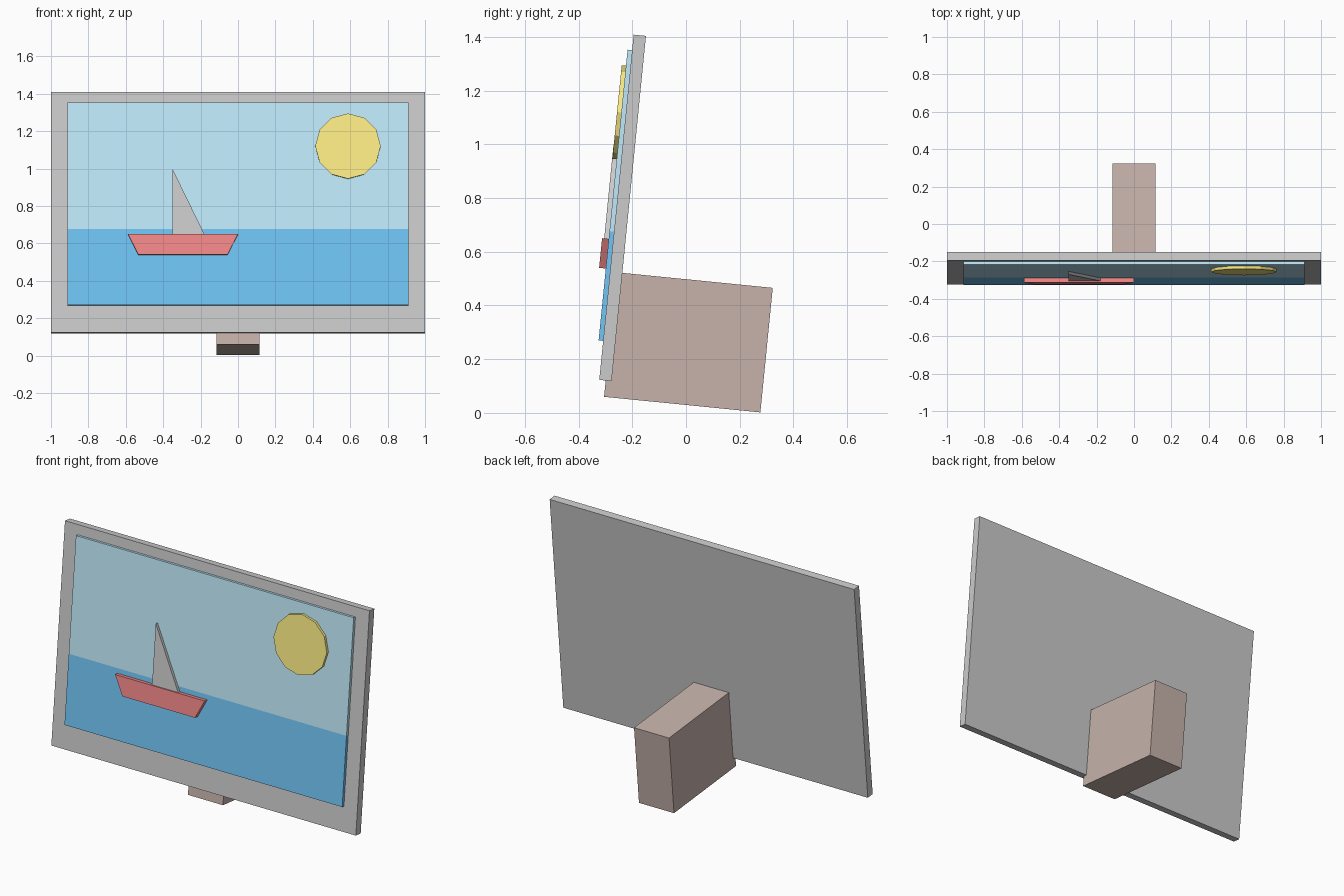
import bpy, bmesh, math
from mathutils import Matrix

if "Cube" in bpy.data.objects:
    bpy.data.objects.remove(bpy.data.objects["Cube"])

# Everything is built upright (x, depth, height), then leaned back together
LEAN = Matrix.Translation((0, -0.323, 0.123)) @ Matrix.Rotation(math.radians(-5.69), 4, 'X')


def material(name, rgb):
    m = bpy.data.materials.new(name)
    m.diffuse_color = (*rgb, 1)
    m.use_nodes = True
    m.node_tree.nodes["Principled BSDF"].inputs["Base Color"].default_value = m.diffuse_color
    return m


def slab(name, outline, front, back, mat=None):
    """Extrude an (x, height) outline from front depth to back depth."""
    bm = bmesh.new()
    face = bm.faces.new([bm.verts.new((x, front, h)) for x, h in outline])
    new = bmesh.ops.extrude_face_region(bm, geom=[face], use_keep_orig=True)["geom"]
    verts = [v for v in new if isinstance(v, bmesh.types.BMVert)]
    bmesh.ops.translate(bm, verts=verts, vec=(0, back - front, 0))
    bmesh.ops.recalc_face_normals(bm, faces=bm.faces)
    bm.transform(LEAN)
    mesh = bpy.data.meshes.new(name)
    bm.to_mesh(mesh)
    bm.free()
    if mat:
        mesh.materials.append(mat)
    ob = bpy.data.objects.new(name, mesh)
    bpy.context.collection.objects.link(ob)
    return ob


def rect(half, h0, h1):
    return [(-half, h0), (half, h0), (half, h1), (-half, h1)]


brown = material("brown", (0.57, 0.45, 0.41))
sky_blue = material("sky_blue", (0.53, 0.82, 0.96))
sea_blue = material("sea_blue", (0.165, 0.56, 0.91))
red = material("red", (0.9, 0.25, 0.25))
yellow = material("yellow", (0.98, 0.85, 0.24))

# Backing panel and stand block
slab("frame_panel", rect(1.0, 0, 1.292), 0, 0.046)
slab("stand_block", rect(0.115, -0.061, 0.405), 0.024, 0.609, brown)

# Picture: sea and sky plates
slab("sea", rect(0.912, 0.146, 0.555), -0.017, 0.005, sea_blue)
slab("sky", rect(0.912, 0.555, 1.234), -0.017, 0.005, sky_blue)

# Twelve-sided sun
sun = [(0.588 + 0.175 * math.cos(i * math.tau / 12),
        0.999 + 0.175 * math.sin(i * math.tau / 12)) for i in range(12)]
slab("sun", sun, -0.033, -0.015, yellow)

# Boat
slab("boat_hull", [(-0.533, 0.415), (-0.056, 0.415), (0.0, 0.526), (-0.589, 0.526)],
     -0.042, -0.015, red)
slab("boat_sail", [(-0.351, 0.526), (-0.18, 0.526), (-0.351, 0.878)], -0.034, -0.015)
